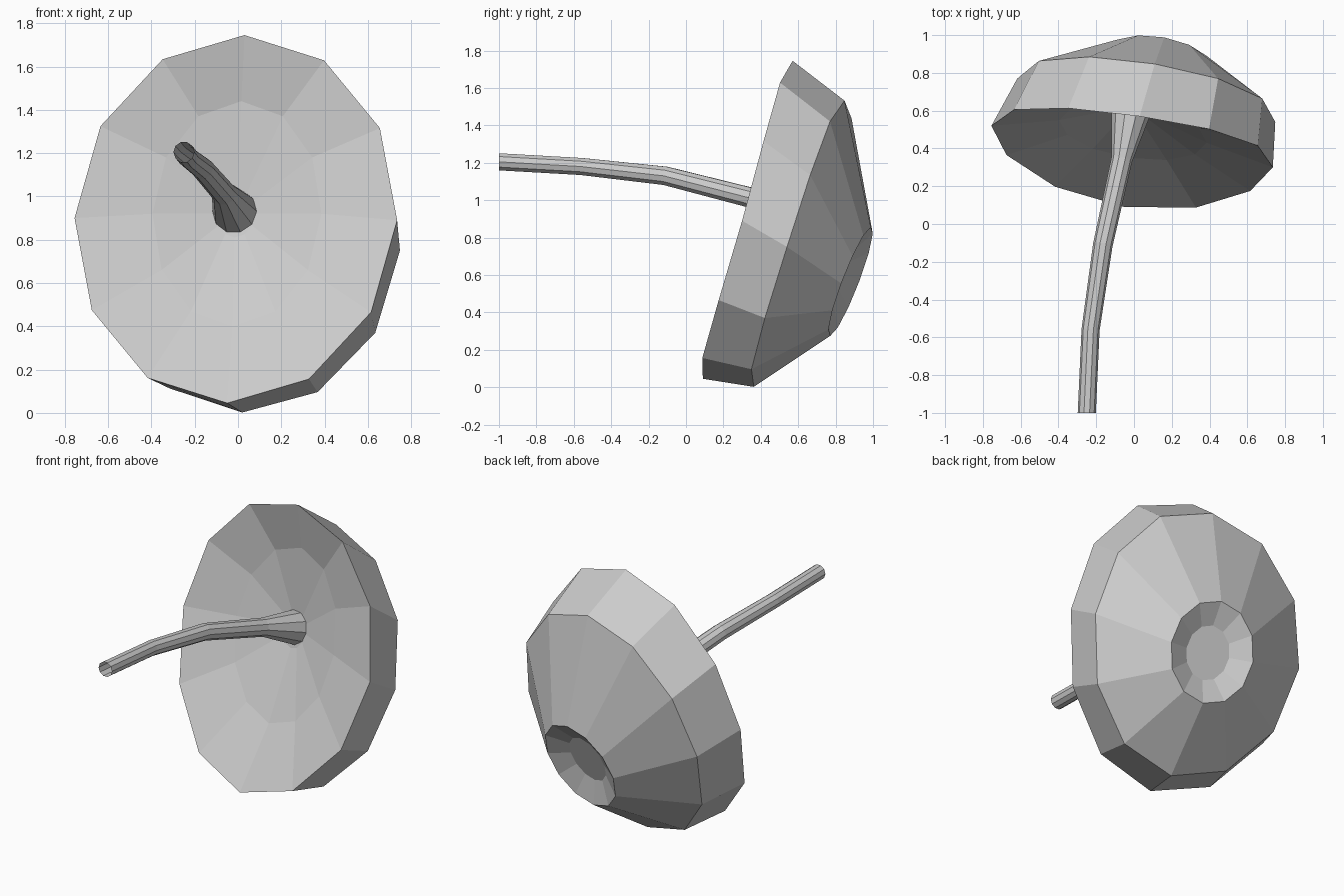
import bpy, bmesh, math
from mathutils import Vector

if "Cube" in bpy.data.objects:
    bpy.data.objects.remove(bpy.data.objects["Cube"])


def loft(name, rings, cap_start=False, cap_end=False):
    """Skin a list of equal-sized vertex rings into one flat-shaded object."""
    bm = bmesh.new()
    loops = [[bm.verts.new(p) for p in ring] for ring in rings]
    n = len(loops[0])
    for a, b in zip(loops, loops[1:]):
        for i in range(n):
            j = (i + 1) % n
            bm.faces.new((a[i], a[j], b[j], b[i]))
    if cap_start:
        bm.faces.new(loops[0])
    if cap_end:
        bm.faces.new(loops[-1])
    bmesh.ops.recalc_face_normals(bm, faces=bm.faces)
    mesh = bpy.data.meshes.new(name)
    bm.to_mesh(mesh)
    bm.free()
    obj = bpy.data.objects.new(name, mesh)
    bpy.context.collection.objects.link(obj)
    return obj


def tilted_ring(centre, side, up, warp=0.0, n=12):
    """Ellipse spanned by two vectors, with a slight saddle warp along y."""
    c, u, v = Vector(centre), Vector(side), Vector(up)
    angles = [math.tau * i / n for i in range(n)]
    return [c + u * math.cos(t) + v * math.sin(t)
            + Vector((0, warp * math.cos(2 * t), 0)) for t in angles]


# Mushroom cap: hollow underside, rim band, dome and dented crown
cap_rings = [
    tilted_ring((-0.01, 0.59, 0.92), (0.09, -0.015, 0), (0.005, 0.03, 0.11)),
    tilted_ring((-0.005, 0.49, 0.92), (0.39, -0.06, 0), (0.02, 0.14, 0.52)),
    tilted_ring((-0.01, 0.37, 0.895), (0.745, -0.11, -0.005), (0.04, 0.24, 0.85), 0.04),
    tilted_ring((0.065, 0.63, 0.767), (0.683, -0.115, -0.017), (0.045, 0.2425, 0.765), 0.025),
    tilted_ring((0.14, 0.88, 0.565), (0.27, -0.05, -0.01), (0.02, 0.108, 0.29)),
    tilted_ring((0.127, 0.825, 0.59), (0.14, -0.027, -0.005), (0.01, 0.06, 0.155)),
]
loft("mushroom_cap", cap_rings, True, True)

# Stem: bent tube, open at the free end and flared into the cap
stem_path = [
    (-0.25, -1.0, 1.205, 0.048),
    (-0.23, -0.56, 1.18, 0.048),
    (-0.165, -0.11, 1.13, 0.052),
    (-0.065, 0.34, 1.015, 0.056),
    (-0.015, 0.60, 0.93, 0.105),
]
points = [Vector(p[:3]) for p in stem_path]
stem_rings = []
for i, p in enumerate(points):
    d = (points[min(i + 1, len(points) - 1)] - points[max(i - 1, 0)]).normalized()
    if i == 0:
        d = Vector((0, 1, 0))
    r = stem_path[i][3]
    side = d.cross(Vector((0, 0, 1))).normalized()
    stem_rings.append(tilted_ring(p, side * r, side.cross(d) * r, n=10))
loft("stem", stem_rings)
